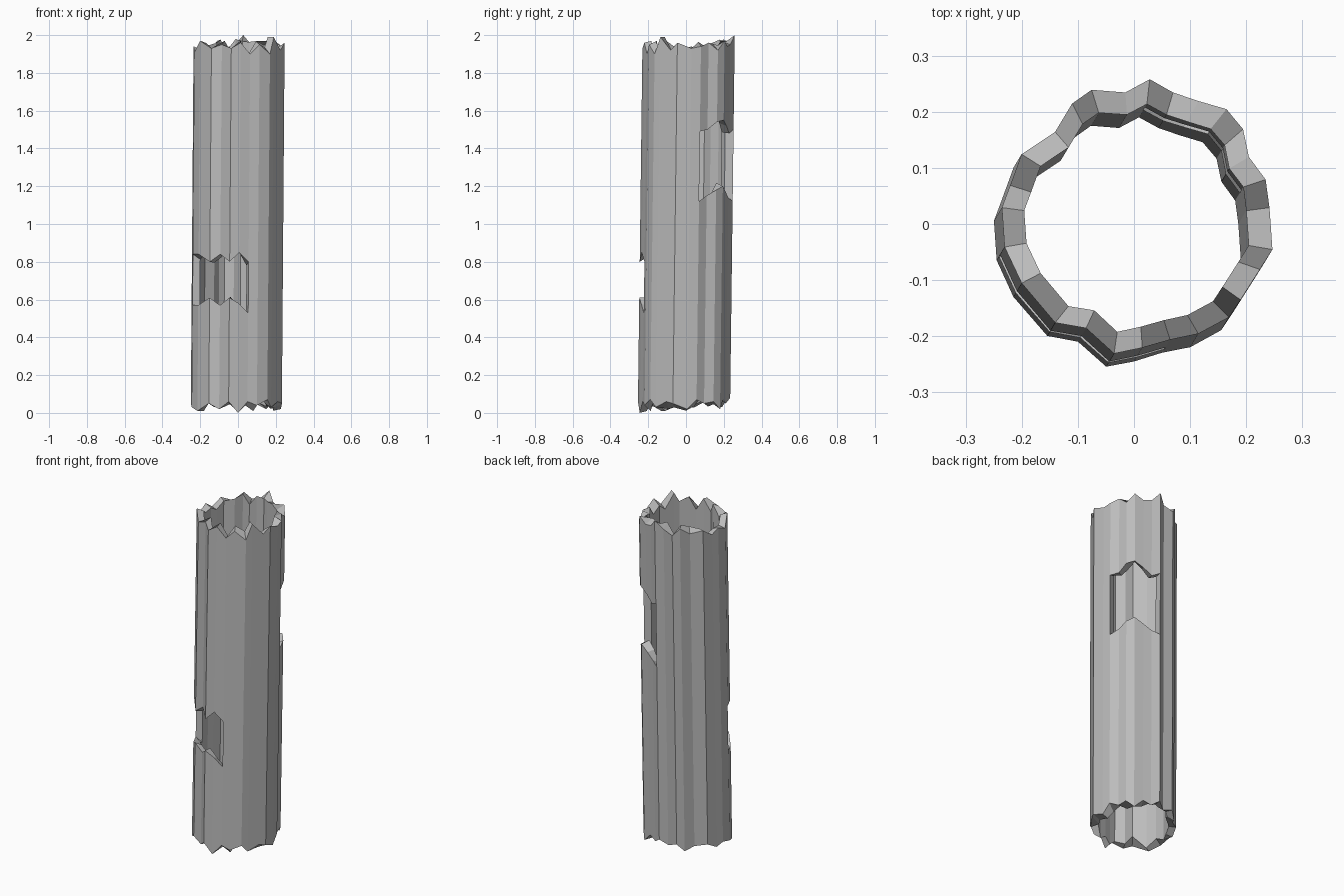
import bpy, bmesh, random

if "Cube" in bpy.data.objects:
    bpy.data.objects.remove(bpy.data.objects["Cube"])

random.seed(4)

# Outline of the tube, counterclockwise: x, y, broken top height, broken bottom height
RIM = [
    (.247, -.045, 1.96, .05), (.242, .03, 1.93, .02), (.235, .08, 1.94, .07),
    (.205, .12, 1.96, .05), (.195, .17, 1.92, .06), (.165, .205, 1.97, .02),
    (.115, .22, 1.94, .07), (.07, .235, 1.95, .05), (.028, .258, 2.0, .08),
    (-.015, .235, 1.95, .05), (-.075, .24, 1.93, .07), (-.11, .215, 1.97, .03),
    (-.14, .165, 1.93, .05), (-.2, .125, 1.95, .06), (-.22, .07, 1.91, .03),
    (-.235, .03, 1.94, .05), (-.23, -.04, 1.91, .03), (-.2, -.105, 1.97, .01),
    (-.14, -.175, 1.93, .05), (-.085, -.185, 1.95, .02), (-.035, -.23, 1.93, .06),
    (.015, -.22, 1.96, .0), (.065, -.205, 1.90, .06), (.115, -.195, 1.95, .04),
    (.17, -.165, 1.90, .07), (.19, -.135, 1.99, .03), (.225, -.08, 1.92, .06),
]
N = len(RIM)

# Ragged openings: first column, lower edge heights, upper edge heights
OPENINGS = [
    (16, (.57, .57, .61, .57, .61, .58, .53), (.84, .84, .80, .84, .80, .85, .80)),
    (2, (1.12, 1.15, 1.18, 1.20, 1.17, 1.14, 1.12), (1.49, 1.50, 1.54, 1.55, 1.52, 1.48, 1.50)),
]

bm = bmesh.new()


def column(i, inner):
    """Vertices of one column from bottom to top; the tube leans slightly."""
    x, y, top, bottom = RIM[i]
    heights = [bottom, top]
    for first, low, high in OPENINGS:
        if first <= i < first + len(low):
            heights[1:1] = [low[i - first], high[i - first]]
    k = .83 if inner else 1.0
    verts = []
    for n, z in enumerate(heights):
        if inner:
            # the inner edge breaks off at a different height
            if n in (0, len(heights) - 1):
                z = min(1.99, max(.01, z + random.uniform(-.04, .04)))
            else:
                z += random.uniform(-.03, .03)
        lean = 1 - z / 2
        verts.append(bm.verts.new((x * k - .015 * lean, y * k - .025 * lean, z)))
    return verts


outer = [column(i, False) for i in range(N)]
inner = [column(i, True) for i in range(N)]


def is_open(i):
    return any(first <= i < first + len(low) - 1 for first, low, _ in OPENINGS)


# Walls, with edges of broken thickness at the ends and round the openings
for i in range(N):
    j = (i + 1) % N
    a, b, c, d = outer[i], outer[j], inner[i], inner[j]
    if is_open(i):
        spans = [(0, 1), (2, 3)]
    else:
        spans = [(0, None)]
    for lo, hi in spans:
        for left, right in ((a, b), (d, c)):
            if hi is None:
                face = right + left[::-1]
            else:
                face = [right[lo], right[hi], left[hi], left[lo]]
            bm.faces.new(face)
    levels = (0, 1, 2, 3) if is_open(i) else (0, -1)
    for n in levels:
        bm.faces.new((a[n], b[n], d[n], c[n]))

# Upright sides of the openings
for first, low, _ in OPENINGS:
    for i in (first, first + len(low) - 1):
        bm.faces.new((outer[i][1], outer[i][2], inner[i][2], inner[i][1]))

bmesh.ops.recalc_face_normals(bm, faces=bm.faces)
mesh = bpy.data.meshes.new("broken_tube")
bm.to_mesh(mesh)
bm.free()

grey = bpy.data.materials.new("grey")
grey.diffuse_color = (.5, .5, .5, 1)
grey.use_nodes = True
grey.node_tree.nodes["Principled BSDF"].inputs["Base Color"].default_value = grey.diffuse_color
mesh.materials.append(grey)
bpy.context.collection.objects.link(bpy.data.objects.new("broken_tube", mesh))
